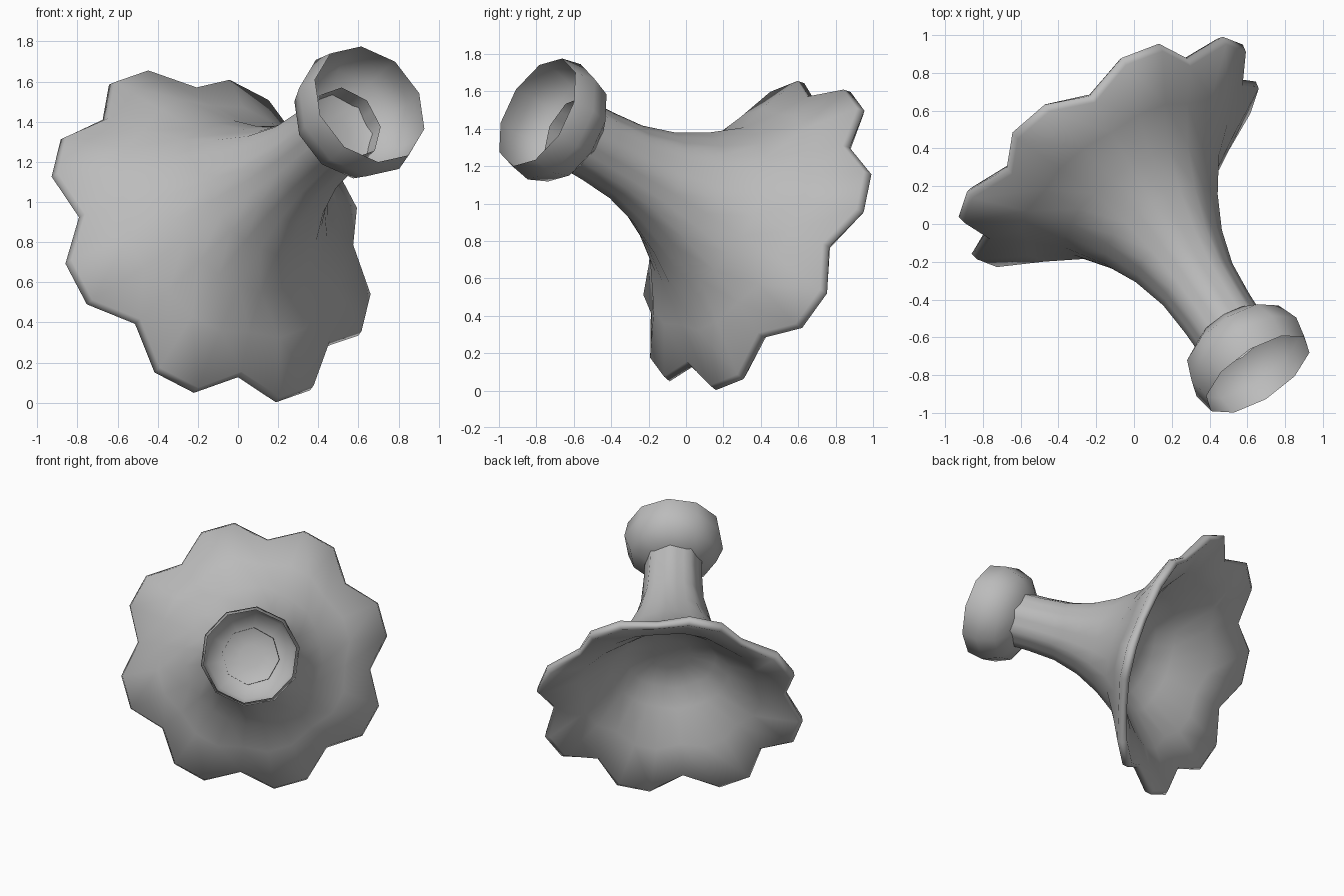
import bpy, bmesh, math
from mathutils import Vector

cube = bpy.data.objects.get("Cube")
if cube:
    bpy.data.objects.remove(cube, do_unlink=True)

# Tilted axis running from the flower mouth to the cup
CENTRE = Vector((-0.142, 0.396, 0.823))
AXIS = Vector((0.506, -0.755, 0.421)).normalized()
SIDE = Vector((0.755, 0.506, 0)).normalized()
UP = AXIS.cross(SIDE)

grey = bpy.data.materials.new("plain grey")
grey.use_nodes = True
colour = (0.5, 0.5, 0.5, 1)
grey.diffuse_color = colour
grey.node_tree.nodes["Principled BSDF"].inputs["Base Color"].default_value = colour


def place(t, r, degrees):
    a = math.radians(degrees)
    return CENTRE + AXIS * t + (SIDE * math.cos(a) + UP * math.sin(a)) * r


def loft(name, rings):
    """Skin a list of point rings into one smooth object, closing the last ring."""
    bm = bmesh.new()
    loops = [[bm.verts.new(p) for p in ring] for ring in rings]
    for a, b in zip(loops, loops[1:]):
        n = len(a)
        for i in range(n):
            j = (i + 1) % n
            bm.faces.new((a[i], a[j], b[j], b[i]))
    bm.faces.new(loops[-1])
    bmesh.ops.recalc_face_normals(bm, faces=bm.faces)
    mesh = bpy.data.meshes.new(name)
    bm.to_mesh(mesh)
    bm.free()
    mesh.materials.append(grey)
    obj = bpy.data.objects.new(name, mesh)
    bpy.context.collection.objects.link(obj)
    bpy.ops.object.select_all(action='DESELECT')
    obj.select_set(True)
    bpy.context.view_layer.objects.active = obj
    bpy.ops.object.shade_smooth_by_angle(angle=math.radians(85))
    return obj


# Trumpet: each row gives distance and radius at the notches, then at the petals
rows = [
    (1.36, 0.195, 1.36, 0.182),
    (1.15, 0.2, 1.15, 0.187),
    (0.95, 0.215, 0.95, 0.203),
    (0.75, 0.268, 0.75, 0.255),
    (0.56, 0.355, 0.56, 0.34),
    (0.37, 0.475, 0.37, 0.465),
    (0.22, 0.625, 0.22, 0.66),
    (0.095, 0.785, 0.045, 0.908),
    # rolled lip and thick inner wall
    (0.055, 0.797, 0, 0.916),
    (0.035, 0.775, -0.015, 0.88),
    (0.15, 0.58, 0.13, 0.62),
    (0.32, 0.41, 0.32, 0.4),
    # rounded floor of the bowl
    (0.42, 0.31, 0.42, 0.3),
    (0.46, 0.15, 0.46, 0.14),
]
PETALS = 8
rings = []
for notch_t, notch_r, petal_t, petal_r in rows:
    ring = []
    for k in range(PETALS):
        mid = 61.3 + k * 360 / PETALS
        ring.append(place(petal_t, petal_r, mid - 7.3))
        ring.append(place(petal_t, petal_r, mid + 7.3))
        ring.append(place(notch_t, notch_r, mid + 22.5))
    rings.append(ring)
loft("trumpet_flower", rings)

# Ten-sided round cup fitted over the narrow end
cup = [(1.58, 0.32), (1.46, 0.342), (1.34, 0.298), (1.265, 0.19), (1.245, 0.08)]
loft("cup", [[place(t, r, 83 + 36 * i) for i in range(10)] for t, r in cup])
